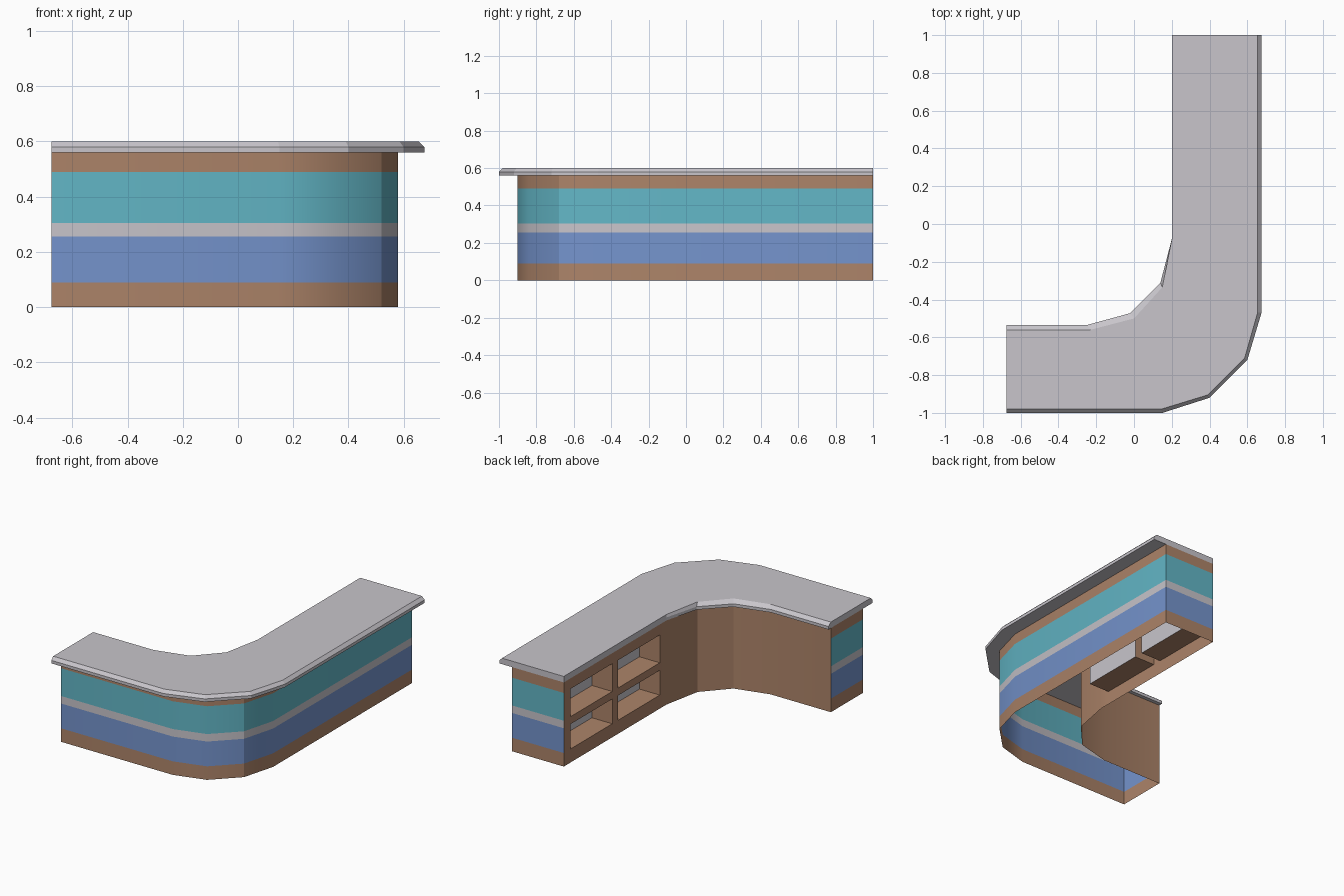
import bpy, bmesh, math

if "Cube" in bpy.data.objects:
    bpy.data.objects.remove(bpy.data.objects["Cube"])


def material(name, rgb):
    lin = [((c / 255 + 0.055) / 1.055) ** 2.4 for c in rgb]
    m = bpy.data.materials.new(name)
    m.diffuse_color = (*lin, 1)
    m.use_nodes = True
    m.node_tree.nodes["Principled BSDF"].inputs["Base Color"].default_value = m.diffuse_color
    return m


BROWN, BLUE, GREY, TEAL = range(4)
MATS = [material("wood_brown", (173, 132, 105)), material("panel_blue", (117, 148, 205)),
        material("light_grey", (200, 197, 203)), material("panel_teal", (99, 183, 199))]


def finish(name, bm, mats, angle=None):
    bmesh.ops.remove_doubles(bm, verts=bm.verts, dist=0.0005)
    me = bpy.data.meshes.new(name)
    bm.to_mesh(me)
    bm.free()
    for m in mats:
        me.materials.append(m)
    ob = bpy.data.objects.new(name, me)
    bpy.context.collection.objects.link(ob)
    if angle:
        bpy.context.view_layer.objects.active = ob
        ob.select_set(True)
        bpy.ops.object.shade_smooth_by_angle(angle=math.radians(angle))
        ob.select_set(False)
    return ob


def face(bm, pts, mat=0):
    f = bm.faces.new([bm.verts.new(p) for p in pts])
    f.material_index = mat


# Counter body: open-bottomed shell, banded outside and ends, plain brown inside
outer = [(-.675, -.9), (.15, -.9), (.36, -.84), (.52, -.68), (.58, -.46), (.58, 1)]
inner = [(.2, 1), (.2, .93), (.2, .49), (.2, .43), (.2, -.01), (.2, -.08),
         (.15, -.335), (0, -.5), (-.23, -.56), (-.675, -.56)]
bands = [(0, .09, BROWN), (.09, .255, BLUE), (.255, .305, GREY),
         (.305, .49, TEAL), (.49, .56, BROWN)]
path = outer + inner
cubby_starts = (.93, .43)
DEPTH = .15

body = bmesh.new()
cubbies = bmesh.new()
for i, p in enumerate(path):
    q = path[(i + 1) % len(path)]
    is_inner = len(outer) <= i < len(path) - 1
    for z0, z1, col in bands:
        front = [(*p, z0), (*q, z0), (*q, z1), (*p, z1)]
        if is_inner and p[1] in cubby_starts and col in (BLUE, TEAL):
            # Open cubby: brown sides, grey back
            back = [(x + DEPTH, y, z) for x, y, z in front]
            for k in range(4):
                j = (k + 1) % 4
                face(cubbies, [front[k], front[j], back[j], back[k]], 0)
            face(cubbies, back, 1)
        else:
            face(body, front, BROWN if is_inner else col)
finish("counter_body", body, MATS, 29.4)
finish("shelf_cubbies", cubbies, [MATS[BROWN], MATS[GREY]])

# Countertop: cross-sections swept round the corner, bevelled upper edges
out_edge = [(-.675, -1), (.15, -1), (.4, -.92), (.6, -.72), (.675, -.47), (.675, 1)]
out_top = [(-.675, -.98), (.145, -.98), (.39, -.905), (.585, -.712), (.655, -.467), (.655, 1)]
in_edge = [(-.675, -.535), (-.25, -.535), (-.02, -.472), (.14, -.31), (.2, -.08), (.2, 1)]
in_top = [(-.675, -.56), (-.23, -.56), (0, -.5), (.15, -.335), (.2, -.08), (.2, 1)]
sections = [[(*a, .56), (*a, .58), (*b, .6), (*c, .6), (*d, .58), (*d, .56)]
            for a, b, c, d in zip(out_edge, out_top, in_top, in_edge)]
top = bmesh.new()
rows = [[top.verts.new(p) for p in s] for s in sections]
for r, s in zip(rows, rows[1:]):
    for k in range(6):
        j = (k + 1) % 6
        top.faces.new([r[k], s[k], s[j], r[j]])
top.faces.new(rows[0])
top.faces.new(rows[-1][::-1])
bmesh.ops.remove_doubles(top, verts=top.verts, dist=0.0005)
bmesh.ops.recalc_face_normals(top, faces=top.faces)
finish("countertop", top, [MATS[GREY]])
